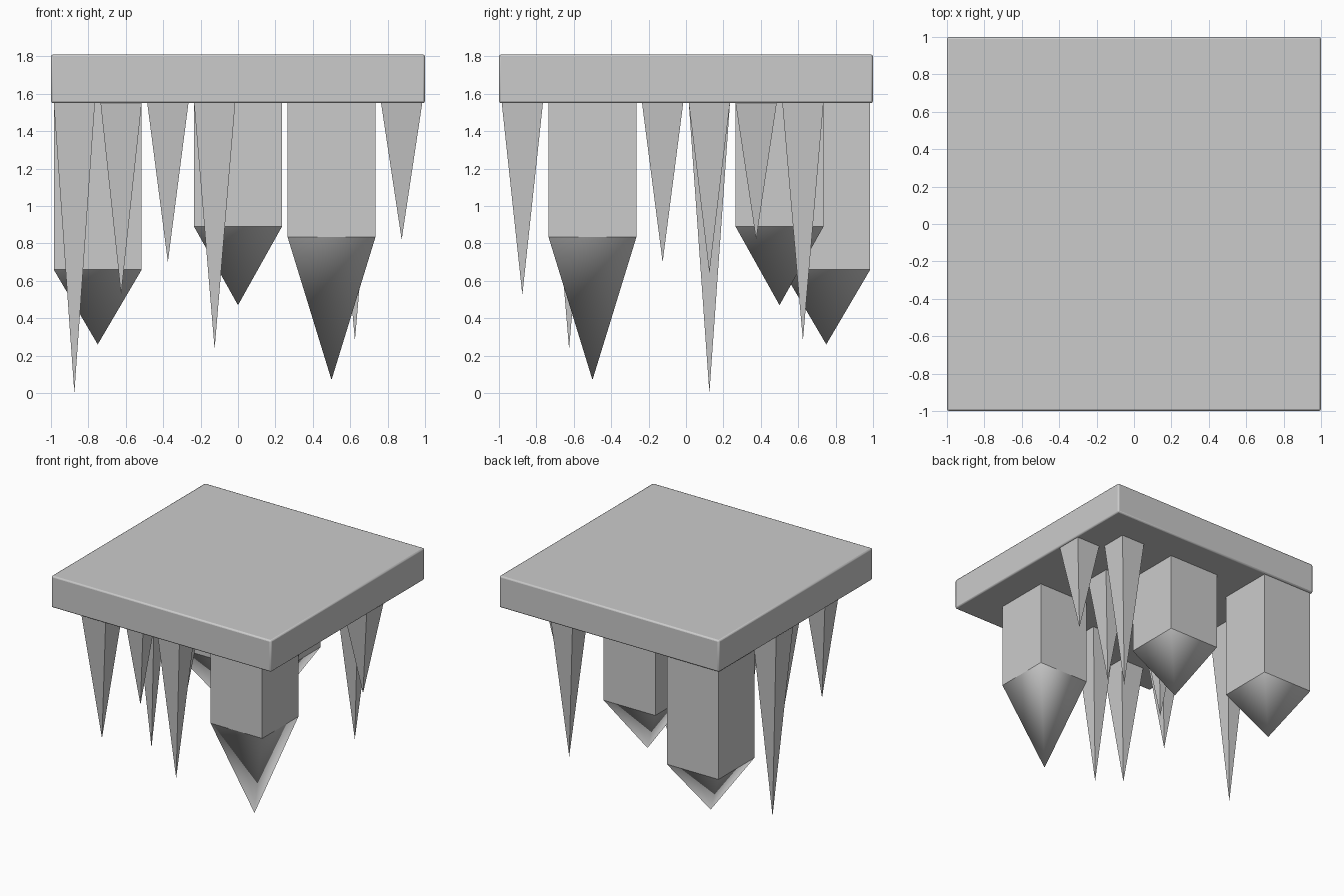
import bpy, bmesh
from math import radians

if "Cube" in bpy.data.objects:
    bpy.data.objects.remove(bpy.data.objects["Cube"])

TOP, CEIL = 1.81, 1.55


def hanging(name, x, y, half, shoulder, tip):
    """Square spike under the slab; a shoulder below the ceiling adds a straight shaft."""
    bm = bmesh.new()
    corners = [(-1, -1), (1, -1), (1, 1), (-1, 1)]
    ring = lambda z: [bm.verts.new((x + half * cx, y + half * cy, z)) for cx, cy in corners]
    top = ring(CEIL)
    bm.faces.new(top)
    low = top
    if shoulder < CEIL:
        low = ring(shoulder)
        for i in range(4):
            j = (i + 1) % 4
            bm.faces.new((top[i], low[i], low[j], top[j]))
    apex = bm.verts.new((x, y, tip))
    for i in range(4):
        f = bm.faces.new((low[i], apex, low[(i + 1) % 4]))
        f.smooth = shoulder < CEIL      # big tips are softly shaded
    bmesh.ops.recalc_face_normals(bm, faces=bm.faces[:])
    for e in bm.edges:                  # only the tip edges stay soft
        e.smooth = apex in e.verts
    mesh = bpy.data.meshes.new(name)
    bm.to_mesh(mesh)
    bm.free()
    bpy.context.collection.objects.link(bpy.data.objects.new(name, mesh))


# Ceiling slab with slightly rounded edges
bpy.ops.mesh.primitive_cube_add(size=1, location=(0, 0, (TOP + CEIL) / 2))
slab = bpy.context.object
slab.name = "ceiling_slab"
slab.scale = (2, 2, TOP - CEIL)
bpy.ops.object.transform_apply(location=False, rotation=False, scale=True)
bevel = slab.modifiers.new("soft_edges", 'BEVEL')
bevel.width = 0.012
bevel.segments = 2
bpy.ops.object.shade_smooth_by_angle(angle=radians(50))

# Large square columns: x, y, shoulder z, tip z
for i, (x, y, s, t) in enumerate([(0.5, -0.5, 0.835, 0.07),
                                  (0, 0.5, 0.89, 0.47),
                                  (-0.75, 0.75, 0.66, 0.26)]):
    hanging(f"large_stalactite_{i + 1}", x, y, 0.235, s, t)

# Thin spikes: x, y, tip z
for i, (x, y, t) in enumerate([(-0.875, 0.125, 0.0), (-0.625, -0.875, 0.525),
                               (-0.625, -0.375, 0.61), (-0.375, -0.125, 0.70),
                               (-0.125, -0.625, 0.235), (0.375, 0.125, 0.64),
                               (0.625, 0.625, 0.28), (0.875, 0.375, 0.82)]):
    hanging(f"thin_stalactite_{i + 1}", x, y, 0.11, CEIL, t)
